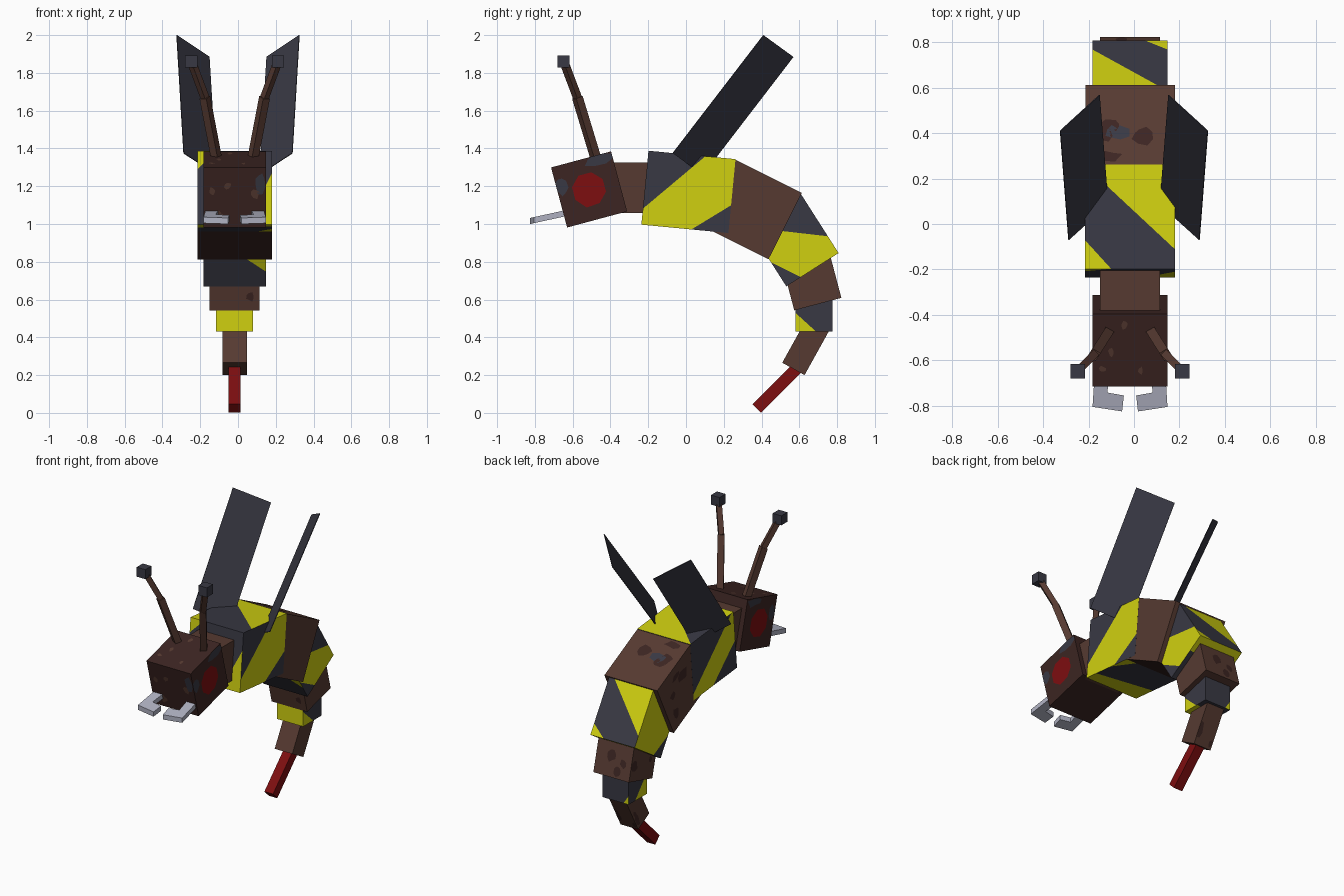
import bpy, bmesh, math, random
from mathutils import Matrix, Vector

random.seed(4)
if "Cube" in bpy.data.objects:
    bpy.data.objects.remove(bpy.data.objects["Cube"])

MID = -0.0175  # symmetry plane of the body


def material(name, rgb):
    linear = [((c / 255 + 0.055) / 1.055) ** 2.4 for c in rgb] + [1]
    m = bpy.data.materials.new(name)
    m.use_nodes = True
    m.diffuse_color = linear
    m.node_tree.nodes["Principled BSDF"].inputs["Base Color"].default_value = linear
    return m


PALETTE = [material("brown", (86, 58, 49)), material("dark brown", (60, 37, 34)),
           material("slate", (57, 57, 68)), material("yellow", (208, 208, 16)),
           material("red", (125, 14, 16)), material("pale grey", (176, 178, 194))]
BROWN, DARK, SLATE, YELLOW, RED, PALE = range(6)

# Every box face is addressed by its name and two coordinates from -1 to 1
AXES = {"x": (0, 1, 2), "y": (1, 0, 2), "z": (2, 0, 1)}


def on_face(face, a, b, height=1.0):
    k, i, j = AXES[face[0]]
    p = Vector((0, 0, 0))
    p[k] = height if face[1] == "+" else -height
    p[i], p[j] = a, b
    return p


def paint(bm, face, p, q, mat):
    """Cut one face along the line p-q and colour the part left of it."""
    normal = on_face(face, 0, 0)
    side = on_face(face, p[1] - q[1], q[0] - p[0], 0)
    origin = on_face(face, *p)

    def pick():
        bm.normal_update()
        return [f for f in bm.faces if f.normal.dot(normal) > 0.99]

    faces = pick()
    geom = set(faces)
    for f in faces:
        geom.update(f.edges, f.verts)
    bmesh.ops.bisect_plane(bm, geom=list(geom), plane_co=origin, plane_no=side)
    for f in pick():
        if (f.calc_center_median() - origin).dot(side) > 0:
            f.material_index = mat


def patch(bm, face, a, b, ra, rb, mat, sides=8, rough=0.3):
    """Add a thin painted blotch lying on a face."""
    pts = []
    for n in range(sides):
        t = math.tau * (n + 0.5) / sides
        r = 1 + random.uniform(-rough, rough)
        u = max(-1, min(1, a + ra * r * math.cos(t)))
        v = max(-1, min(1, b + rb * r * math.sin(t)))
        pts.append(bm.verts.new(on_face(face, u, v, 1.012)))
    f = bm.faces.new(pts)
    f.normal_update()
    if f.normal.dot(on_face(face, 0, 0)) < 0:
        f.normal_flip()
    f.material_index = mat


def scatter(bm, faces, count, size, mat):
    for face in faces:
        for n in range(count):
            patch(bm, face, random.uniform(-0.8, 0.8), random.uniform(-0.8, 0.8),
                  size * random.uniform(0.6, 1.3), size * random.uniform(0.6, 1.3), mat)


def finish(name, bm, matrix=Matrix()):
    bm.transform(matrix)
    mesh = bpy.data.meshes.new(name)
    bm.to_mesh(mesh)
    bm.free()
    for m in PALETTE:
        mesh.materials.append(m)
    obj = bpy.data.objects.new(name, mesh)
    bpy.context.collection.objects.link(obj)
    return obj


def unit_box(mat):
    bm = bmesh.new()
    bmesh.ops.create_cube(bm, size=2)
    for f in bm.faces:
        f.material_index = mat
    return bm


def segment(name, bm, y, z, width, length, height, angle):
    """Place a box whose length runs along y, tilted about x."""
    finish(name, bm, Matrix.Translation((MID, y, z)) @ Matrix.Rotation(math.radians(angle), 4, "X")
           @ Matrix.Diagonal((width / 2, length / 2, height / 2, 1)))


# Head with eyes and blotches
bm = unit_box(DARK)
scatter(bm, ["y-"], 6, 0.13, BROWN)
scatter(bm, ["z+"], 4, 0.1, BROWN)
patch(bm, "y-", 0.82, 0.5, 0.18, 0.35, SLATE)
for face in ("x+", "x-"):
    patch(bm, face, 0.0, 0.0, 0.57, 0.57, RED, 8, 0.04)
    patch(bm, face, 0.55, 0.85, 0.42, 0.17, SLATE)
    patch(bm, face, -0.8, 0.35, 0.17, 0.3, SLATE)
segment("head", bm, -0.513, 1.183, 0.329, 0.329, 0.329, 15)
segment("neck", unit_box(BROWN), -0.3, 1.192, 0.265, 0.3, 0.265, 0)

# Striped thorax
bm = unit_box(SLATE)
for face, p, q, mat in [
        ("x+", (0.29, 0.98), (-0.97, -0.53), YELLOW), ("x+", (0.58, -0.62), (0.15, -1), SLATE),
        ("z+", (-0.54, 0.61), (1, -0.62), YELLOW), ("z+", (-0.5, -0.92), (-1, -0.45), YELLOW),
        ("x-", (0.8, -0.6), (-0.9, 1), YELLOW), ("x-", (0.1, -1), (-1, 0), SLATE),
        ("y-", (1, 0.4), (0.3, -1), YELLOW), ("y-", (-1, 0.5), (-0.5, 1), YELLOW),
        ("z-", (1, -0.6), (-1, -0.3), YELLOW), ("z-", (0.4, 1), (1, 0), YELLOW)]:
    paint(bm, face, p, q, mat)
segment("thorax", bm, 0.013, 1.17, 0.395, 0.463, 0.393, -5.5)

# Brown abdomen front
bm = unit_box(BROWN)
paint(bm, "z-", (-2, -2), (2, -2), DARK)
scatter(bm, ["z+"], 4, 0.2, DARK)
scatter(bm, ["x-"], 4, 0.18, DARK)
patch(bm, "z+", -0.3, -0.2, 0.25, 0.2, SLATE)
segment("abdomen_front", bm, 0.349, 1.077, 0.394, 0.393, 0.393, -26.6)

# Striped abdomen middle
bm = unit_box(SLATE)
for face, p, q, mat in [
        ("x+", (0.43, 1), (-0.39, -0.14), YELLOW), ("x+", (1.05, -0.41), (0.29, -0.93), SLATE),
        ("z+", (0.5, -0.77), (-1, 0.6), YELLOW), ("z+", (0.4, 1), (1, 0.6), YELLOW),
        ("x-", (-2, -2), (2, -2), YELLOW), ("x-", (1.05, -0.41), (0.29, -0.93), SLATE),
        ("z-", (1, 0.5), (0.42, 0.1), YELLOW), ("y+", (-1, 0), (1, 0.3), YELLOW)]:
    paint(bm, face, p, q, mat)
segment("abdomen_middle", bm, 0.57, 0.914, 0.33, 0.37, 0.328, -57.5)

# Brown abdomen rear
bm = unit_box(BROWN)
scatter(bm, ["z+", "z-", "x-"], 3, 0.22, DARK)
segment("abdomen_rear", bm, 0.664, 0.704, 0.265, 0.265, 0.258, -75.2)

# Striped tail ring
bm = unit_box(SLATE)
for face, p, q in [("x+", (1, 0.1), (0, -1)), ("x-", (1, 0.3), (-0.5, -1)),
                   ("z-", (-2, -2), (2, -2)), ("z+", (-1, 0.4), (-0.6, 1)),
                   ("y+", (1, 0.2), (-1, -0.2))]:
    paint(bm, face, p, q, YELLOW)
segment("tail_ring", bm, 0.677, 0.53, 0.196, 0.196, 0.196, -90)

# Tail tip and stinger
bm = unit_box(BROWN)
scatter(bm, ["z+", "x-"], 2, 0.25, DARK)
segment("tail_tip", bm, 0.638, 0.358, 0.131, 0.286, 0.135, -119)
segment("stinger", unit_box(RED), 0.487, 0.136, 0.064, 0.317, 0.064, -135)


def rod(name, a, b, thick):
    a, b = Vector(a), Vector(b)
    turn = (b - a).to_track_quat("Z", "Y").to_matrix().to_4x4()
    finish(name, unit_box(BROWN), Matrix.Translation((a + b) / 2) @ turn
           @ Matrix.Diagonal((thick / 2, thick / 2, (b - a).length / 2, 1)))


for side, s in (("left", 1), ("right", -1)):
    # Antenna: two rods and a cube knob
    base, bend, tip = [(MID + s * x, y, z) for x, y, z in
                       ((0.095, -0.475, 1.34), (0.158, -0.575, 1.67), (0.225, -0.643, 1.85))]
    rod(side + "_antenna_lower", base, bend, 0.042)
    rod(side + "_antenna_upper", bend, tip, 0.034)
    finish(side + "_antenna_knob", unit_box(SLATE),
           Matrix.Translation((MID + s * 0.23, -0.648, 1.86)) @ Matrix.Scale(0.032, 4))

    # Mandible: hooked plate sloping down to the front
    bm = bmesh.new()
    outline = [(0.083, -0.6), (0.152, -0.6), (0.165, -0.805), (0.035, -0.825),
               (0.027, -0.755), (0.1, -0.742)]
    f = bm.faces.new([bm.verts.new((MID + s * x, y, 1.0 + 0.22 * (y + 0.825))) for x, y in outline])
    f.material_index = PALE
    ext = bmesh.ops.extrude_face_region(bm, geom=[f])
    bmesh.ops.translate(bm, vec=(0, 0, 0.032),
                        verts=[v for v in ext["geom"] if isinstance(v, bmesh.types.BMVert)])
    bmesh.ops.recalc_face_normals(bm, faces=bm.faces)
    finish(side + "_mandible", bm)

    # Wing: thin raised plate rooted in the thorax
    bm = bmesh.new()
    corners = [(0.325, 0.41, 2.0), (0.152, 0.568, 1.885), (0.114, 0.088, 1.26), (0.288, -0.07, 1.375)]
    f = bm.faces.new([bm.verts.new((s * x, y, z)) for x, y, z in corners])
    f.material_index = SLATE
    wing = finish(side + "_wing", bm)
    solid = wing.modifiers.new("thickness", "SOLIDIFY")
    solid.thickness = 0.004
    solid.offset = 0
